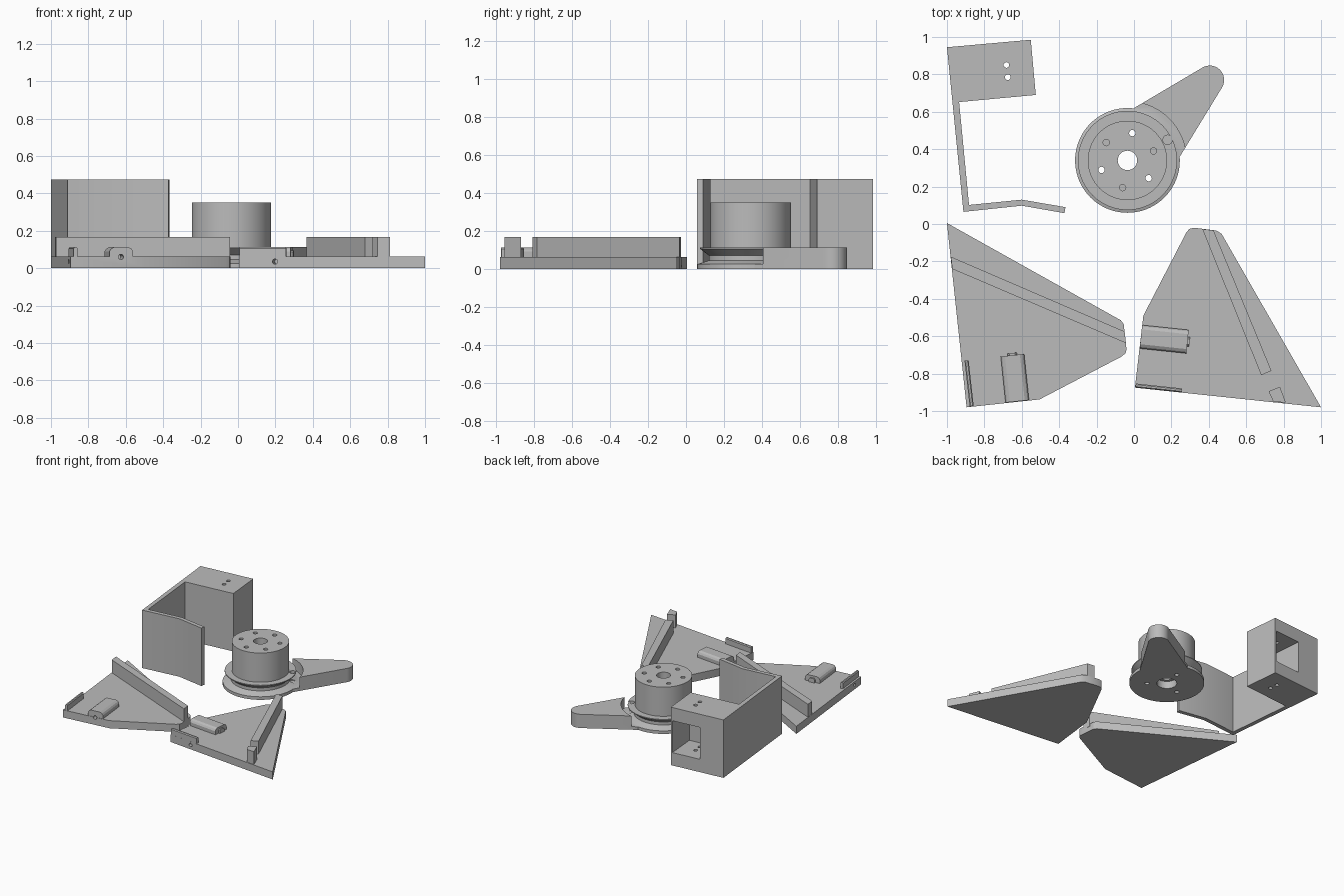
import bpy, bmesh, math
from mathutils import Vector

if "Cube" in bpy.data.objects:
    bpy.data.objects.remove(bpy.data.objects["Cube"])

grey = bpy.data.materials.new("plain grey")
grey.diffuse_color = (0.5, 0.5, 0.5, 1)
grey.use_nodes = True
grey.node_tree.nodes["Principled BSDF"].inputs["Base Color"].default_value = grey.diffuse_color


def finish(name, bm):
    bmesh.ops.recalc_face_normals(bm, faces=bm.faces[:])
    me = bpy.data.meshes.new(name)
    bm.to_mesh(me)
    bm.free()
    me.materials.append(grey)
    ob = bpy.data.objects.new(name, me)
    bpy.context.collection.objects.link(ob)
    return ob


def sweep(name, ring, offset):
    """Solid made by moving a closed ring of points along an offset."""
    bm = bmesh.new()
    f = bm.faces.new([bm.verts.new(p) for p in ring])
    out = bmesh.ops.extrude_face_region(bm, geom=[f])
    vs = [g for g in out["geom"] if isinstance(g, bmesh.types.BMVert)]
    bmesh.ops.translate(bm, verts=vs, vec=offset)
    return finish(name, bm)


def prism(name, pts, z0, z1):
    return sweep(name, [(x, y, z0) for x, y in pts], (0, 0, z1 - z0))


def arc(cx, cy, r, a0, a1, n):
    return [(cx + r * math.cos(math.radians(a0 + (a1 - a0) * i / n)),
             cy + r * math.sin(math.radians(a0 + (a1 - a0) * i / n))) for i in range(n + 1)]


def post(x, y, r, z0, z1, n=24):
    return prism("post", arc(x, y, r, 0, 360, n)[:-1], z0, z1)


def rod(a, b, r, n=16):
    """Round bar between two points."""
    a, d = Vector(a), Vector(b) - Vector(a)
    q = d.to_track_quat('Z', 'Y')
    return sweep("rod", [a + q @ Vector((x, y, 0)) for x, y in arc(0, 0, r, 0, 360, n)[:-1]], d)


def bar(name, a, b, profile):
    """Profile (across, z) pushed along the ground line from a to b."""
    a = Vector((*a, 0))
    d = Vector((*b, 0)) - a
    s = Vector((d.y, -d.x, 0)).normalized()
    return sweep(name, [a + s * u + Vector((0, 0, z)) for u, z in profile], d)


def combine(ob, others, op):
    for o in others:
        m = ob.modifiers.new("join", 'BOOLEAN')
        m.operation, m.solver, m.object = op, 'EXACT', o
        bpy.context.view_layer.objects.active = ob
        bpy.ops.object.modifier_apply(modifier=m.name)
        bpy.data.objects.remove(o)
    return ob


# Bracket: thin bent wall ending in a solid block
bracket = prism("bracket", [(-1, .945), (-.912, .065), (-.6, .098), (-.372, .058),
                            (-.366, .09), (-.6, .13), (-.882, .102), (-.935, .652),
                            (-.525, .69), (-.552, .985)], 0, .473)
combine(bracket, [
    prism("pocket", [(-.575, 1.1), (-.81, 1.08), (-.775, .715), (-.545, .735)], .105, .365),
    post(-.682, .85, .015, -.1, .6), post(-.675, .785, .015, -.1, .6)], 'DIFFERENCE')

# Pulley: grooved disc with hub, lathed
CX, CY = -.035, .34
profile = [(0, 0), (.28, 0), (.28, .025), (.265, .03), (.22, .045), (.22, .07),
           (.265, .105), (.265, .112), (.212, .112), (.212, .35), (0, .35)]
bm = bmesh.new()
vs = [bm.verts.new((CX + r, CY, z)) for r, z in profile]
es = [bm.edges.new(p) for p in zip(vs, vs[1:])]
bmesh.ops.spin(bm, geom=vs + es, cent=(CX, CY, 0), axis=(0, 0, 1), angle=math.tau, steps=72)
bmesh.ops.remove_doubles(bm, verts=bm.verts[:], dist=1e-4)
pulley = finish("pulley_with_arm", bm)

# Arm: tapered lever with a round tip, cleared around the disc
arm = prism("arm", [(CX, CY), (.245, .36)] + arc(.405, .77, .077, -30, 120, 16) + [(0, .62)], 0, .112)
combine(arm, [post(CX, CY, .315, .025, .3, 72)], 'DIFFERENCE')
combine(pulley, [arm], 'UNION')

# Hub bore, counterbore, screw holes and cord hole
cuts = [post(CX, CY, .052, -.1, .5, 32), post(CX, CY, .075, -.1, .06, 32),
        post(.18, .45, .025, .03, .2)]
for i in range(6):
    a = math.radians(20 + 60 * i)
    cuts.append(post(CX + .148 * math.cos(a), CY + .148 * math.sin(a), .017,
                     -.1 if i % 2 else .25, .5, 16))
combine(pulley, cuts, 'DIFFERENCE')

# Cross-sections of the raised fittings
T = .062
lug = [(-.063, .04), (-.063, .09), (-.055, .103), (-.04, .112), (.04, .112),
       (.055, .103), (.063, .09), (.063, .04)]
nub = [(-.025, .04), (-.025, .085), (-.015, .095), (.015, .095), (.025, .085), (.025, .04)]
lip = [(-.011, .04), (-.011, .105), (-.005, .112), (.005, .112), (.011, .105), (.011, .04)]

# Left plate with long rib, edge lip and screw lug
left = prism("left_plate", [(-1, .005), (-.07, -.515), (-.055, -.535), (-.04, -.67), (-.045, -.69),
                            (-.065, -.708), (-.505, -.938), (-.895, -.98)], 0, T)
combine(left, [
    prism("rib", [(-.979, -.175), (-.05, -.575), (-.043, -.637), (-.972, -.24)], .04, .167),
    bar("lip", (-.895, -.73), (-.868, -.974), lip),
    bar("lug", (-.65, -.702), (-.624, -.948), lug),
    bar("nub", (-.652, -.69), (-.645, -.75), nub)], 'UNION')
combine(left, [rod((-.615, -1.05, .06), (-.642, -.8, .06), .014),
               rod((-1, -.895, .035), (-.8, -.87, .035), .012)], 'DIFFERENCE')

# Right plate with long rib, stop block, edge lip and screw lug
right = prism("right_plate", [(.05, -.49), (.28, -.045), (.295, -.027), (.32, -.02), (.44, -.035),
                              (.468, -.052), (1, -.98), (.005, -.875)], 0, T)
combine(right, [
    prism("rib", [(.365, -.027), (.425, -.034), (.735, -.785), (.68, -.808)], .04, .167),
    prism("stop", [(.72, -.895), (.78, -.87), (.812, -.955), (.745, -.95)], .04, .167),
    bar("lip", (.009, -.864), (.257, -.89), lip),
    bar("lug", (.037, -.603), (.286, -.629), lug),
    bar("nub", (.24, -.624), (.297, -.63), nub)], 'UNION')
combine(right, [rod((.185, -1, .035), (.21, -.8, .035), .014),
                rod((-.05, -.594, .06), (.2, -.62, .06), .014)], 'DIFFERENCE')

# Smooth only the round surfaces
for ob in (bracket, pulley, left, right):
    bpy.ops.object.select_all(action='DESELECT')
    ob.select_set(True)
    bpy.context.view_layer.objects.active = ob
    bpy.ops.object.shade_smooth_by_angle(angle=math.radians(25))
